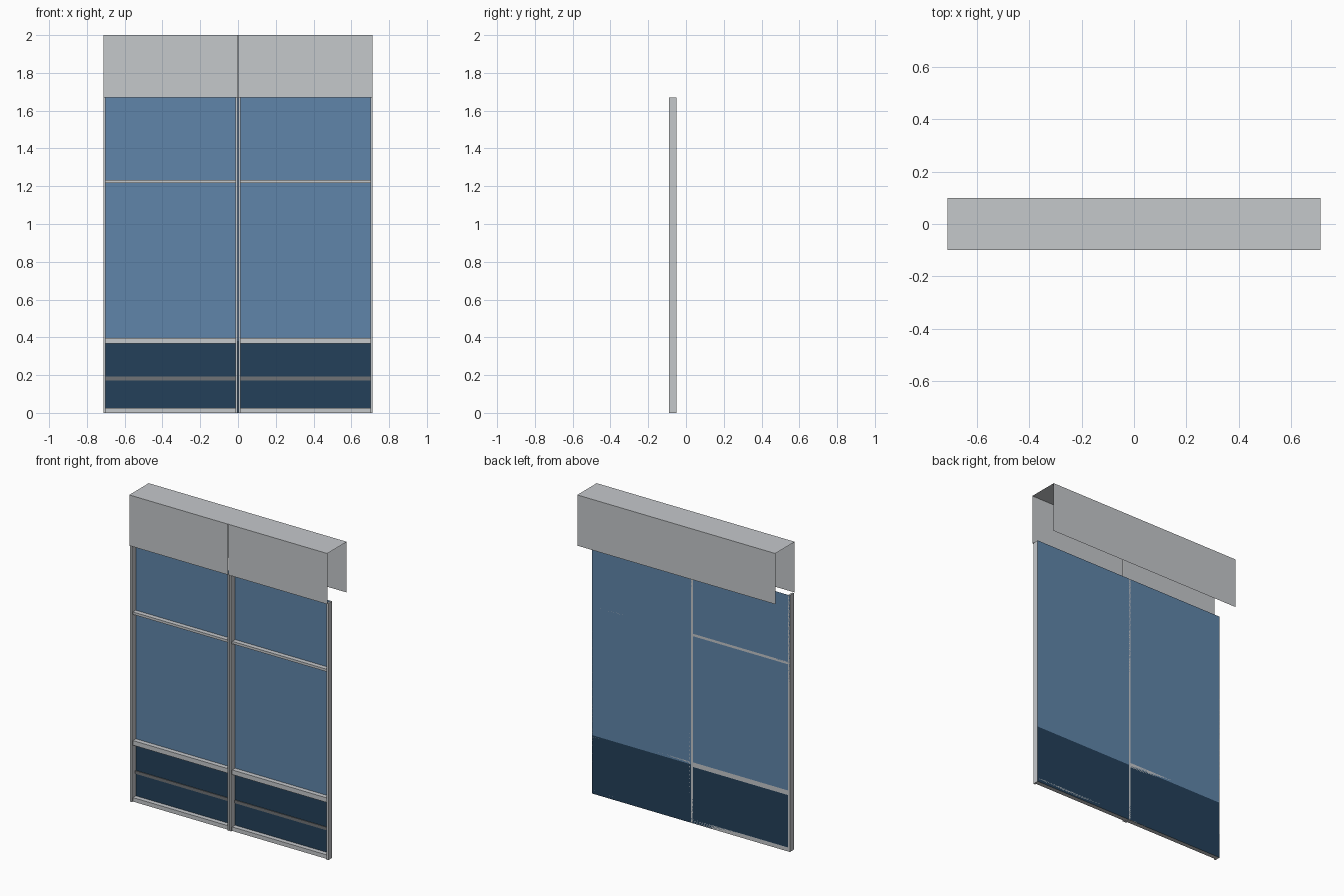
import bpy
import bmesh

cube = bpy.data.objects.get("Cube")
if cube:
    bpy.data.objects.remove(cube, do_unlink=True)

HALF = 0.713       # half of the overall width
FRONT, BACK = -0.09, -0.05
TOP = 1.67         # top of the glazed wall
POST = 0.012
SEAM = 0.002       # half gap between the two bays


def material(name, rgb):
    mat = bpy.data.materials.new(name)
    mat.use_nodes = True
    mat.diffuse_color = (*rgb, 1)
    mat.node_tree.nodes["Principled BSDF"].inputs["Base Color"].default_value = (*rgb, 1)
    return mat


metal = material("light grey metal", (0.56, 0.58, 0.60))
dark_metal = material("dark grey metal", (0.16, 0.17, 0.18))
glass = material("blue glass", (0.117, 0.235, 0.40))
navy = material("navy panel", (0.017, 0.051, 0.10))


def finish(name, bm, mat):
    mesh = bpy.data.meshes.new(name)
    bm.to_mesh(mesh)
    bm.free()
    mesh.materials.append(mat)
    obj = bpy.data.objects.new(name, mesh)
    bpy.context.collection.objects.link(obj)
    return obj


def box(name, mat, x, y, z):
    bm = bmesh.new()
    bmesh.ops.create_cube(bm, size=1)
    for v in bm.verts:
        for axis, span in enumerate((x, y, z)):
            v.co[axis] = span[0] if v.co[axis] < 0 else span[1]
    return finish(name, bm, mat)


def strip(name, mat, x, profile):
    """Open sheet: a y-z profile swept along x."""
    bm = bmesh.new()
    rows = [[bm.verts.new((px, y, z)) for px in x] for y, z in profile]
    for a, b in zip(rows, rows[1:]):
        bm.faces.new((a[0], a[1], b[1], b[0]))
    return finish(name, bm, mat)


# Glazing and lower panel, one sheet each across the back of the frame
strip("glass_sheet", glass, (-HALF, HALF), [(BACK, TOP), (BACK, 0.38)])
strip("lower_panel", navy, (-HALF, HALF), [(BACK, 0.38), (BACK, 0)])

# Canopy: roof and rear fascia are continuous, ends and underside are open
strip("canopy_roof", metal, (-HALF, HALF), [(-0.1, 2), (0.1, 2), (0.1, TOP)])

# Two mirrored bays
for side, sign in (("left", 1), ("right", -1)):
    def span(a, b):
        return tuple(sorted((sign * a, sign * b)))

    strip(side + "_front_fascia", metal, span(SEAM, HALF), [(-0.1, TOP), (-0.1, 2)])
    box(side + "_outer_post", metal, span(HALF - POST, HALF), (FRONT, BACK), (0, TOP))
    box(side + "_centre_post", metal, span(SEAM, SEAM + POST), (FRONT, BACK), (0, TOP))

    inner = span(SEAM + POST, HALF - POST)
    for name, low, high in (("sill", 0, 0.026),
                            ("middle_rail", 0.367, 0.397),
                            ("upper_rail", 1.218, 1.234)):
        box(side + "_" + name, metal, inner, (-0.08, BACK), (low, high))
    box(side + "_panel_bar", dark_metal, inner, (BACK - 0.006, BACK - 0.001), (0.172, 0.192))
